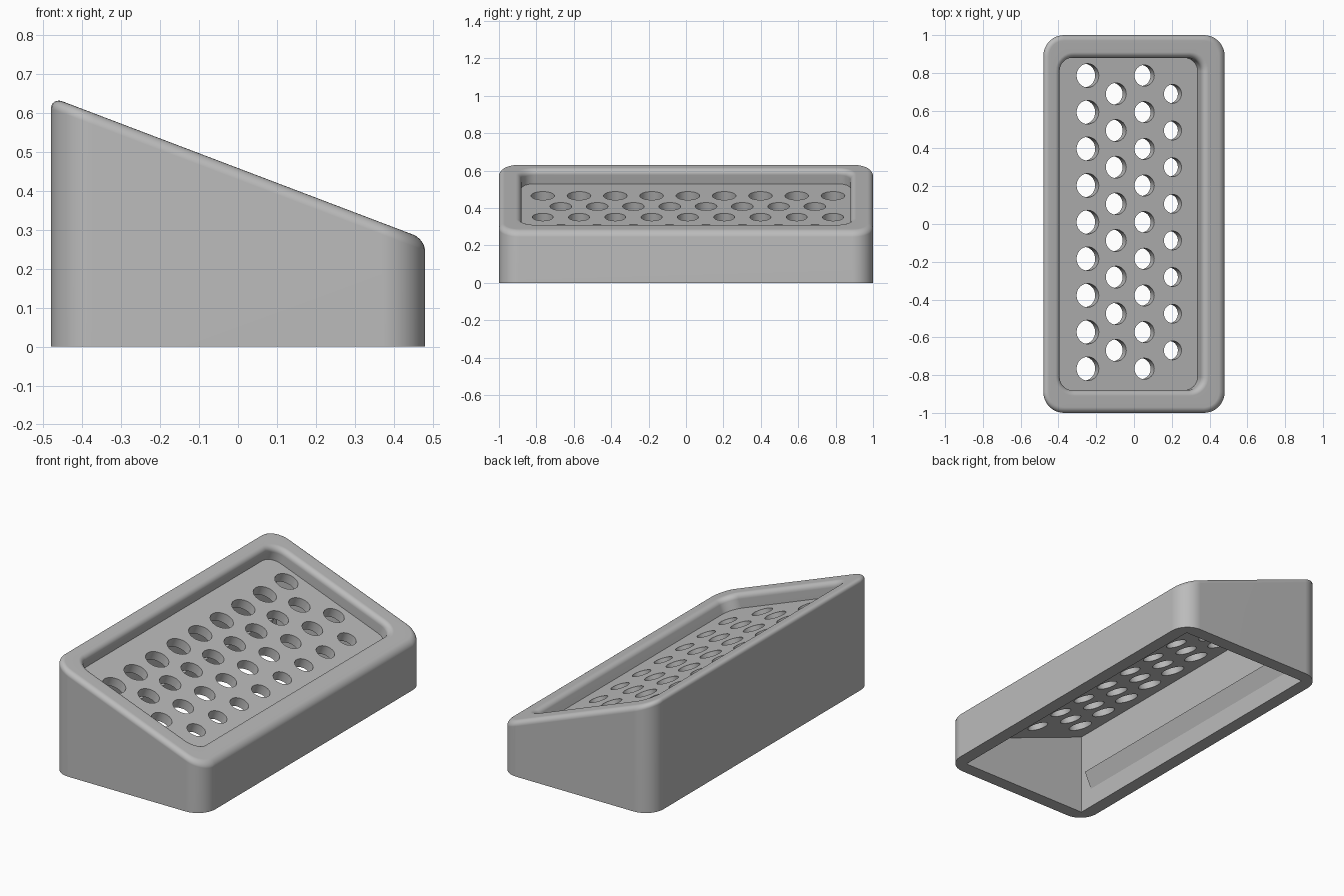
import bpy, bmesh, math
from mathutils import Vector, Matrix

old = bpy.data.objects.get("Cube")
if old:
    bpy.data.objects.remove(old)

SLOPE = 0.38
TILT = math.atan(SLOPE)
NORMAL = Vector((math.sin(TILT), 0, math.cos(TILT)))
DEPTH, PLATE, FILLET = 0.08, 0.055, 0.03
STEPS = 8


def top_z(x):
    return 0.458 - SLOPE * x


def material(name, value):
    mat = bpy.data.materials.new(name)
    mat.use_nodes = True
    colour = (value, value, value, 1)
    mat.diffuse_color = colour
    mat.node_tree.nodes["Principled BSDF"].inputs["Base Color"].default_value = colour
    return mat


grey = material("plain grey", 0.5)


def make_object(name, bm):
    bmesh.ops.recalc_face_normals(bm, faces=bm.faces)
    mesh = bpy.data.meshes.new(name)
    bm.to_mesh(mesh)
    bm.free()
    mesh.materials.append(grey)
    obj = bpy.data.objects.new(name, mesh)
    bpy.context.collection.objects.link(obj)
    return obj


def rounded_rect(hx, hy, r, cx=0.0):
    points = []
    for q, (sx, sy) in enumerate([(1, 1), (-1, 1), (-1, -1), (1, -1)]):
        for i in range(STEPS + 1):
            a = math.pi / 2 * (q + i / STEPS)
            points.append((cx + sx * (hx - r) + r * math.cos(a),
                           sy * (hy - r) + r * math.sin(a)))
    return points


def prism(name, profile, y0, y1):
    bm = bmesh.new()
    face = bm.faces.new([bm.verts.new((x, y0, z)) for x, z in profile])
    grown = bmesh.ops.extrude_face_region(bm, geom=[face])["geom"]
    verts = [v for v in grown if isinstance(v, bmesh.types.BMVert)]
    bmesh.ops.translate(bm, verts=verts, vec=(0, y1 - y0, 0))
    return make_object(name, bm)


def cut(target, cutter):
    cutter.hide_render = True
    mod = target.modifiers.new("cut", 'BOOLEAN')
    mod.operation, mod.solver, mod.object = 'DIFFERENCE', 'EXACT', cutter
    bpy.context.view_layer.objects.active = target
    bpy.ops.object.modifier_apply(modifier=mod.name)
    bpy.data.objects.remove(cutter)


# Sloped body with a rounded rim and a recessed tray, built as stacked rings
rings = [[(x, y, 0) for x, y in rounded_rect(0.48, 1, 0.11)]]
arc = [math.pi / 2 * i / 6 for i in range(7)]
for a in arc:
    inset, drop = FILLET * (1 - math.cos(a)), FILLET * (1 - math.sin(a))
    rings.append([(x, y, top_z(x) - drop) for x, y in
                  rounded_rect(0.48 - inset, 1 - inset, 0.11 - inset)])


def tray_ring(grow, drop):
    return [Vector((x, y, top_z(x))) - NORMAL * drop for x, y in
            rounded_rect(0.375 + grow, 0.88 + grow, 0.07 + grow, -0.01)]


for a in reversed(arc):
    rings.append(tray_ring(FILLET * (1 - math.cos(a)), FILLET * (1 - math.sin(a))))
rings.append(tray_ring(0, DEPTH))

bm = bmesh.new()
loops = [[bm.verts.new(p) for p in ring] for ring in rings]
for low, high in zip(loops, loops[1:]):
    n = len(low)
    for i in range(n):
        j = (i + 1) % n
        bm.faces.new((low[i], low[j], high[j], high[i]))
bm.faces.new(loops[0][::-1])
bm.faces.new(loops[-1])
body = make_object("sloped_body", bm)

# Hollow underside, open at the bottom
WALL_X, WALL_Y = 0.405, 0.925
under = (DEPTH + PLATE) / math.cos(TILT)
cut(body, prism("hollow_cutter",
                [(-WALL_X, -0.1), (WALL_X, -0.1),
                 (WALL_X, top_z(WALL_X) - under), (-WALL_X, top_z(-WALL_X) - under)],
                -WALL_Y, WALL_Y))

# Staggered drain holes, square to the tray floor
bm = bmesh.new()
turn = Matrix.Rotation(TILT, 4, 'Y')
rows = [(-0.245, 0.063, 9), (-0.095, 0.058, 8), (0.055, 0.056, 9), (0.205, 0.05, 8)]
for x, radius, count in rows:
    for i in range(count):
        y = 0.01 + 0.194 * ((count - 1) / 2 - i)
        centre = Vector((x, y, top_z(x) - DEPTH / math.cos(TILT))) - NORMAL * PLATE / 2
        bmesh.ops.create_cone(bm, cap_ends=True, segments=32, radius1=radius,
                              radius2=radius, depth=PLATE * 2,
                              matrix=Matrix.Translation(centre) @ turn)
cut(body, make_object("hole_cutter", bm))

# Soft shading with crisp corners
bpy.ops.object.select_all(action='DESELECT')
body.select_set(True)
bpy.context.view_layer.objects.active = body
bpy.ops.object.shade_smooth_by_angle(angle=math.radians(30))
weighted = body.modifiers.new("even_shading", 'WEIGHTED_NORMAL')
weighted.keep_sharp = True

# Wedge-shaped ledge along the inside of the tall wall
prism("inner_ledge", [(-WALL_X - 0.01, 0.11), (-WALL_X, 0.11),
                      (-WALL_X + 0.042, 0.2), (-WALL_X - 0.01, 0.2)], -0.845, 0.845)
